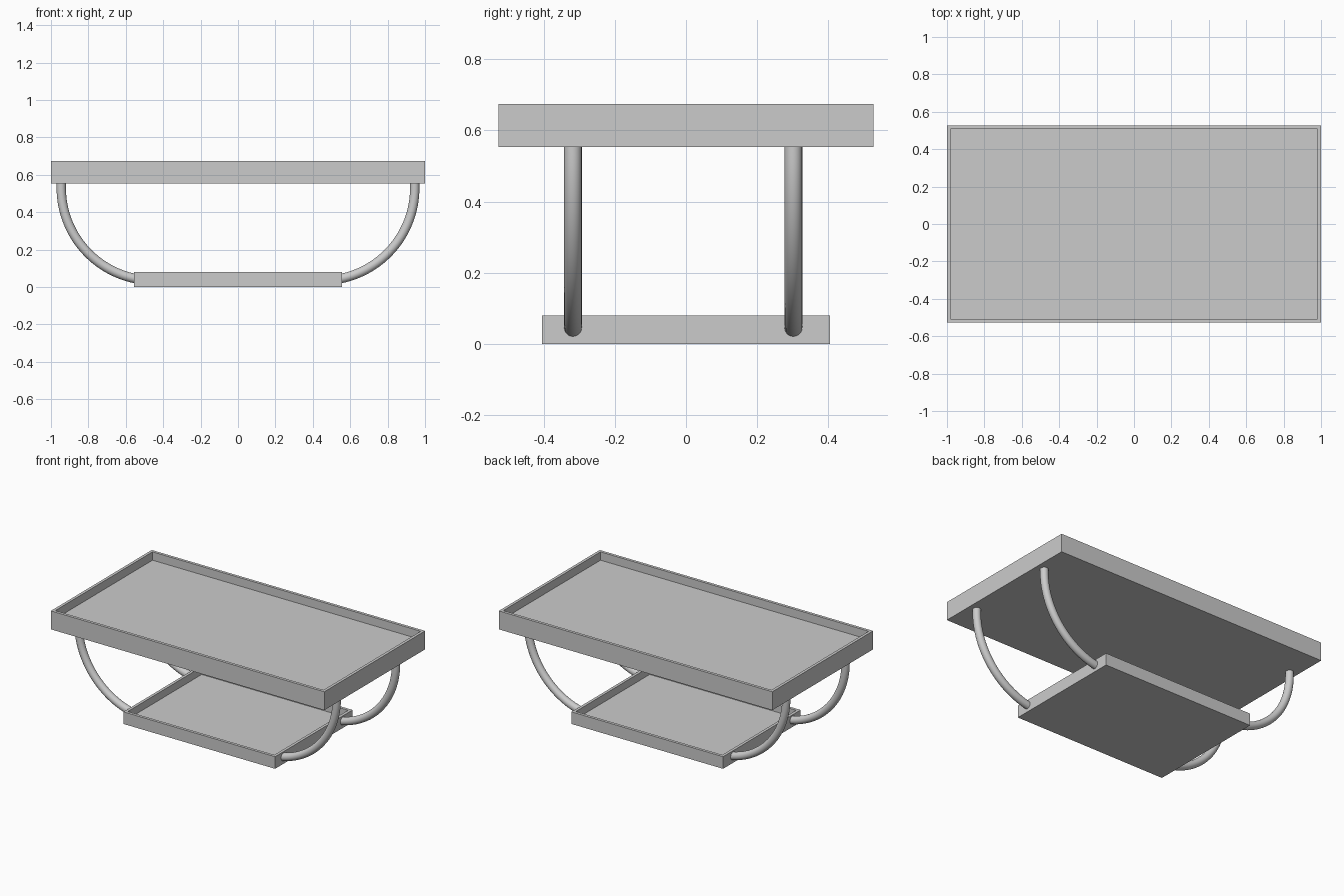
import bpy, bmesh, math

if "Cube" in bpy.data.objects:
    bpy.data.objects.remove(bpy.data.objects["Cube"])


def tray(name, hx, hy, z0, z1, rim, depth):
    """Box with an inset, sunken top face."""
    bm = bmesh.new()
    bmesh.ops.create_cube(bm, size=2)
    for v in bm.verts:
        v.co = (v.co.x * hx, v.co.y * hy, z1 if v.co.z > 0 else z0)
    bm.normal_update()
    top = max(bm.faces, key=lambda f: f.calc_center_median().z)
    bmesh.ops.inset_region(bm, faces=[top], thickness=rim)
    # sink the panel with vertical inner walls
    ext = bmesh.ops.extrude_discrete_faces(bm, faces=[top])
    for v in ext["faces"][0].verts:
        v.co.z -= depth
    bmesh.ops.recalc_face_normals(bm, faces=bm.faces)
    me = bpy.data.meshes.new(name)
    bm.to_mesh(me)
    bm.free()
    ob = bpy.data.objects.new(name, me)
    bpy.context.collection.objects.link(ob)
    return ob


def leg(name, side, y, radius=0.025, sides=20, steps=28):
    """Round tube swept along a quarter-circle arc in the xz plane."""
    cx, cz, r = 0.45, 0.53, 0.495
    end = math.acos(0.098 / r)
    path = [(cx + r, 0.56, 0.0)]
    for i in range(steps + 1):
        a = end * i / steps
        path.append((cx + r * math.cos(a), cz - r * math.sin(a), a))
    bm = bmesh.new()
    rings = []
    for px, pz, a in path:
        ring = []
        for k in range(sides):
            t = 2 * math.pi * k / sides
            u, w = radius * math.cos(t), radius * math.sin(t)
            ring.append(bm.verts.new((side * (px + u * math.cos(a)), y + w,
                                      pz - u * math.sin(a))))
        rings.append(ring)
    for a, b in zip(rings, rings[1:]):
        for k in range(sides):
            n = (k + 1) % sides
            bm.faces.new((a[k], a[n], b[n], b[k]))
    bm.faces.new(rings[0])
    bm.faces.new(rings[-1])
    bmesh.ops.recalc_face_normals(bm, faces=bm.faces)
    me = bpy.data.meshes.new(name)
    bm.to_mesh(me)
    bm.free()
    ob = bpy.data.objects.new(name, me)
    bpy.context.collection.objects.link(ob)
    bpy.ops.object.select_all(action='DESELECT')
    ob.select_set(True)
    bpy.context.view_layer.objects.active = ob
    bpy.ops.object.shade_smooth_by_angle(angle=math.radians(40))


# Upper and lower trays
tray("table_top", 1.0, 0.527, 0.553, 0.675, 0.027, 0.055)
tray("lower_shelf", 0.555, 0.405, 0.0, 0.08, 0.027, 0.05)

# Four curved tube legs joining the trays
for side, sname in ((-1, "left"), (1, "right")):
    for y, yname in ((-0.318, "front"), (0.302, "back")):
        leg(f"{yname}_{sname}_leg", side, y)
